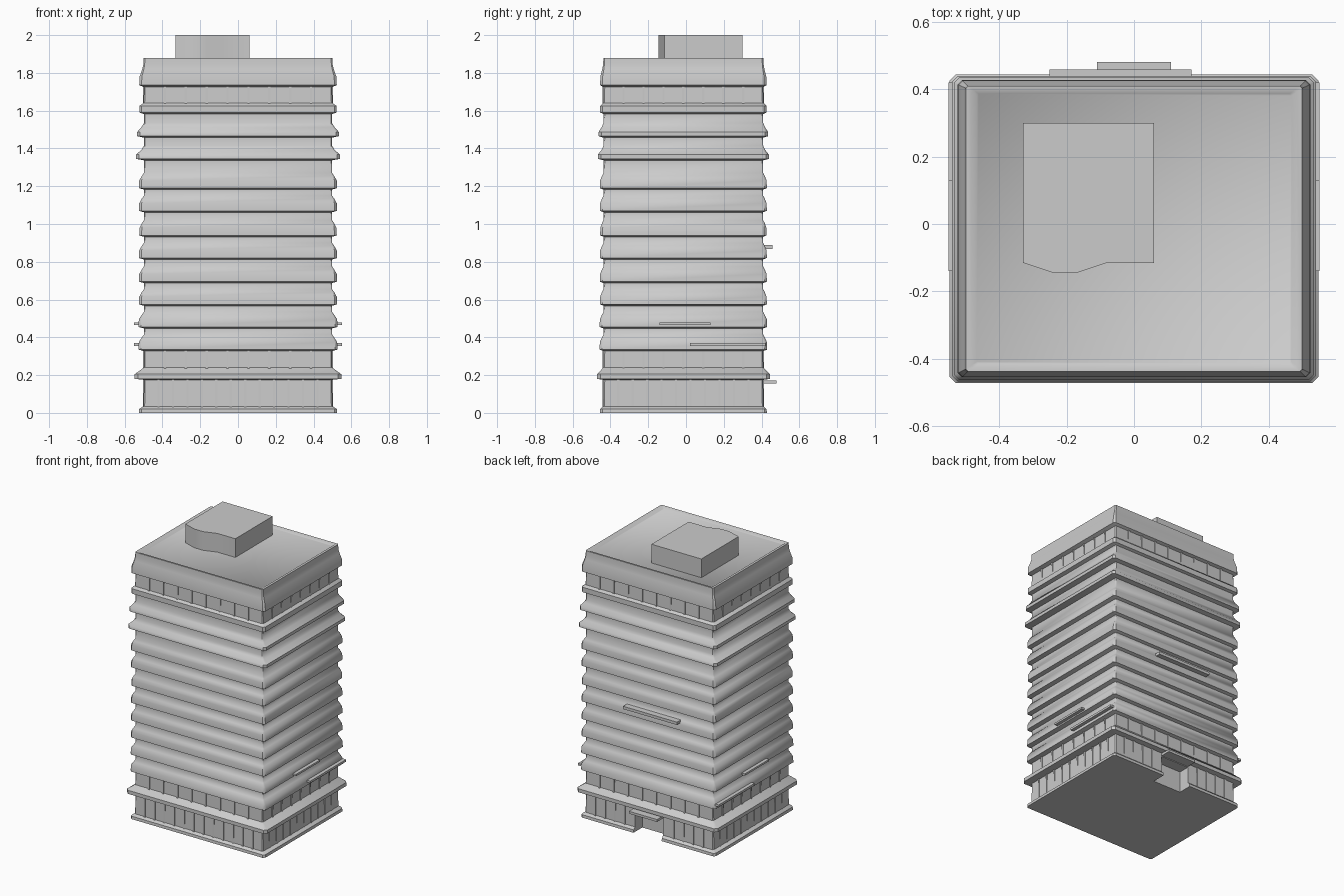
import bpy, bmesh

if "Cube" in bpy.data.objects:
    bpy.data.objects.remove(bpy.data.objects["Cube"])

YC = -0.014            # y centre of the tower plan
HX, HY = 0.497, 0.422  # half sizes of the recessed wall


def finish(name, bm, angle=None):
    bmesh.ops.recalc_face_normals(bm, faces=bm.faces[:])
    me = bpy.data.meshes.new(name)
    bm.to_mesh(me)
    bm.free()
    ob = bpy.data.objects.new(name, me)
    bpy.context.collection.objects.link(ob)
    if angle:
        bpy.ops.object.select_all(action='DESELECT')
        ob.select_set(True)
        bpy.context.view_layer.objects.active = ob
        bpy.ops.object.shade_smooth_by_angle(angle=angle)
    return ob


def add_box(bm, x0, x1, y0, y1, z0, z1):
    r = bmesh.ops.create_cube(bm, size=1)
    for v in r['verts']:
        v.co = ((x0 + x1) / 2 + v.co.x * (x1 - x0),
                (y0 + y1) / 2 + v.co.y * (y1 - y0),
                (z0 + z1) / 2 + v.co.z * (z1 - z0))


def box(name, *b):
    bm = bmesh.new()
    add_box(bm, *b)
    return finish(name, bm)


def loft(name, rings, angle):
    bm = bmesh.new()
    loops = [[bm.verts.new(p) for p in r] for r in rings]
    n = len(loops[0])
    for a, b in zip(loops, loops[1:]):
        for i in range(n):
            j = (i + 1) % n
            bm.faces.new((a[i], a[j], b[j], b[i]))
    bm.faces.new(loops[0][::-1])
    bm.faces.new(loops[-1])
    return finish(name, bm, angle)


def plan(off, z):
    # rectangle with slightly clipped corners, grown by off
    x, y = HX + off, HY + 0.72 * off
    c = 0.006 + max(off, 0) * 0.25
    q = [(x, y - c), (x - c, y), (c - x, y), (-x, y - c),
         (-x, c - y), (c - x, -y), (x - c, -y), (x, c - y)]
    return [(px, py + YC, z) for px, py in q]


# Tower shell: base plinth, then one spandrel band per floor (z, projection)
bands = [(0.335, .03), (0.455, .03), (0.575, .028), (0.695, .028),
         (0.82, .028), (0.94, .026), (1.07, .028), (1.19, .028)]
bands_thin = [(1.345, .043), (1.465, .037)]
prof = [(.028, 0), (.026, .02), (.004, .035), (0, .175),
        (.05, .18), (.05, .205), (.022, .225), (.002, .24)]
for z, o in bands:
    prof += [(0, z - .008), (o, z), (o - .002, z + .04), (.012, z + .065), (.001, z + .08)]
for z, o in bands_thin:
    prof += [(0, z - .008), (o, z), (o, z + .022), (.014, z + .048), (.001, z + .07)]
prof += [(0, 1.582), (.025, 1.59), (.025, 1.625), (.004, 1.64), (0, 1.725),
         (.026, 1.735), (.024, 1.78), (.010, 1.82), (.004, 1.845), (.002, 1.88),
         (-.015, 1.88), (-.03, 1.868)]
tower = loft("tower", [plan(o, z) for o, z in prof], 0.7)

# Rear entrance recess
cutter = box("entrance_cutter", -.11, .11, .33, .6, -.05, .15)
cutter.hide_render = True
cutter.hide_viewport = True
m = tower.modifiers.new("entrance", 'BOOLEAN')
m.operation = 'DIFFERENCE'
m.solver = 'EXACT'
m.object = cutter
box("entrance_canopy", -.11, .11, .36, .48, .155, .172)


# Vertical mullions on the taller window bands
def mullions(name, z0, z1, step, skip_door=False):
    bm = bmesh.new()
    d, w = .006, .006
    nx = round(2 * HX / step)
    for i in range(1, nx):
        x = -HX + 2 * HX * i / nx
        add_box(bm, x - w, x + w, YC - HY - d, YC - HY + .01, z0, z1)
        if not (skip_door and abs(x) < .13):
            add_box(bm, x - w, x + w, YC + HY - .01, YC + HY + d, z0, z1)
    ny = round(2 * HY / step)
    for i in range(1, ny):
        y = YC - HY + 2 * HY * i / ny
        for s in (-1, 1):
            xa, xb = sorted((s * (HX - .01), s * (HX + d)))
            add_box(bm, xa, xb, y - w, y + w, z0, z1)
    return finish(name, bm)


mullions("ground_mullions", .03, .178, .075, True)
mullions("first_floor_mullions", .235, .33, .11)
mullions("top_floor_mullions", 1.635, 1.73, .11)

# Extra thin ledges on the sides and rear
for s, side in ((-1, "left"), (1, "right")):
    xa, xb = sorted((s * .49, s * .55))
    box(side + "_upper_ledge", xa, xb, -.14, .13, .465, .478)
    box(side + "_lower_ledge", xa, xb, .02, .42, .355, .37)
box("rear_ledge", -.25, .17, .39, .458, .868, .888)

# Rooftop plant room with bowed front wall
foot = [(.06, .30), (-.33, .30), (-.33, -.115), (-.24, -.145),
        (-.17, -.145), (-.08, -.115), (.06, -.115)]
loft("roof_plant_room", [[(x, y, z) for x, y in foot] for z in (1.86, 2.0)], 0.5)
